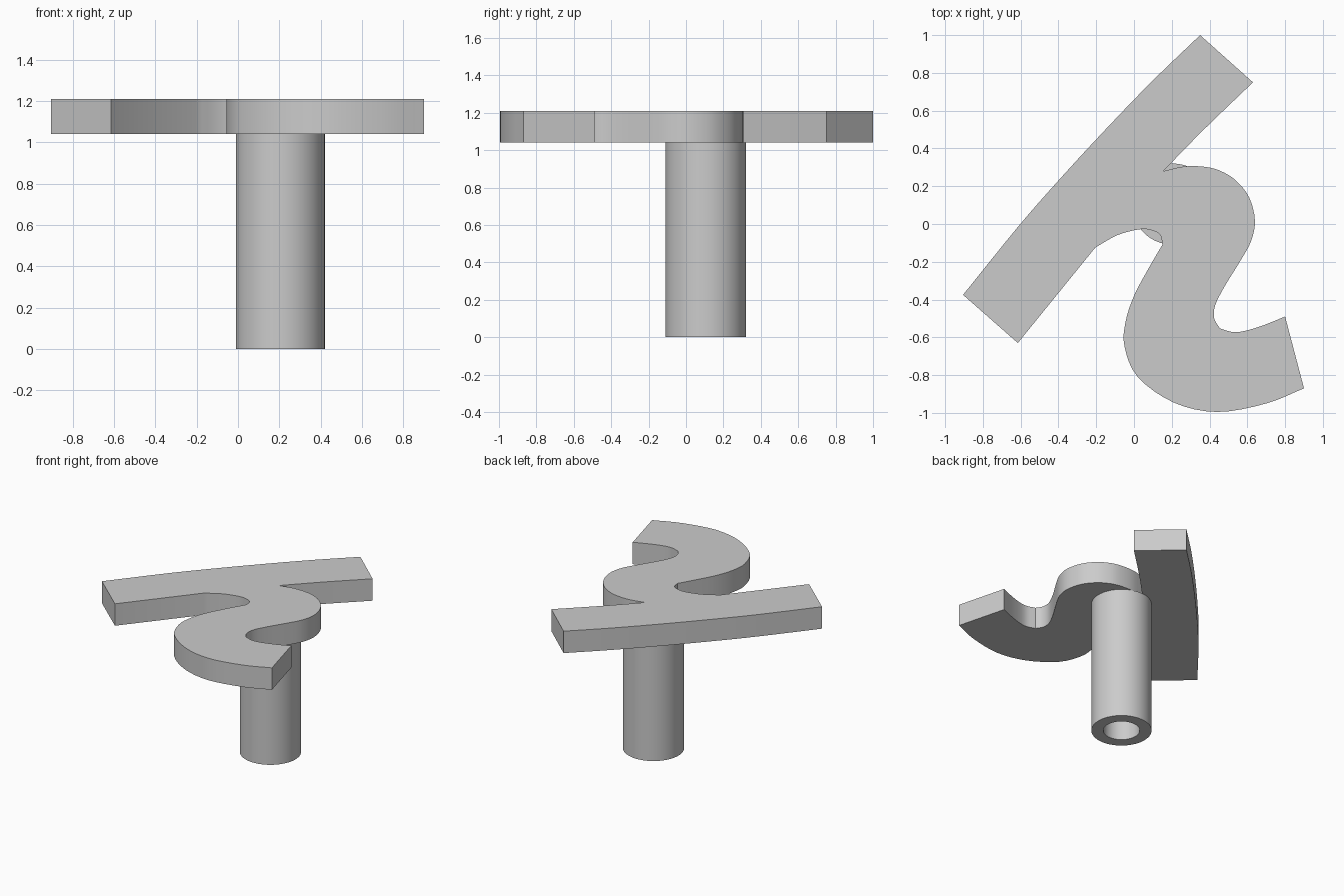
import bpy
import bmesh
import math
from mathutils import Vector

old = bpy.data.objects.get("Cube")
if old:
    bpy.data.objects.remove(old, do_unlink=True)

grey = bpy.data.materials.new("plain grey")
grey.use_nodes = True
colour = (0.6, 0.6, 0.6, 1)
grey.diffuse_color = colour
grey.node_tree.nodes["Principled BSDF"].inputs["Base Color"].default_value = colour

POST_TOP, PLATE_TOP = 1.04, 1.21


def finish(name, bm):
    """Turn a bmesh into a shaded, coloured object."""
    bmesh.ops.recalc_face_normals(bm, faces=bm.faces)
    mesh = bpy.data.meshes.new(name)
    bm.to_mesh(mesh)
    bm.free()
    mesh.materials.append(grey)
    obj = bpy.data.objects.new(name, mesh)
    bpy.context.collection.objects.link(obj)
    bpy.ops.object.select_all(action="DESELECT")
    obj.select_set(True)
    bpy.context.view_layer.objects.active = obj
    bpy.ops.object.shade_smooth_by_angle(angle=math.radians(30))
    return obj


def smooth_run(points, steps=4):
    """Spline through the points, without the last one, keeping sharp ends."""
    pts = [Vector(p) for p in points]
    if len(pts) == 2:
        return pts[:1]
    pts = [2 * pts[0] - pts[1]] + pts + [2 * pts[-1] - pts[-2]]
    result = []
    for a, b, c, d in zip(pts, pts[1:], pts[2:], pts[3:]):
        for i in range(steps):
            t = i / steps
            result.append(b + (c - a) * (t / 2)
                          + (a - b * 2.5 + c * 2 - d / 2) * t ** 2
                          + (b * 1.5 - c * 1.5 + (d - a) / 2) * t ** 3)
    return result


# Outline of the flat head, one run per smooth stretch, sharp where runs meet
tail_tip, tail_inner = (.9, -.87), (.8, -.49)
hook, notch = (.455, -.553), (.155, .28)
bar_back, bar_corner = (.63, .75), (.35, 1)
bar_front, bar_end = (-.905, -.375), (-.615, -.63)
armpit, throat = (-.205, -.125), (.15, -.11)
runs = [
    [tail_tip, tail_inner],
    [tail_inner, (.66, -.545), (.54, -.573), hook],
    [hook, (.425, -.5), (.43, -.43), (.48, -.33), (.56, -.2), (.62, -.09),
     (.64, .02), (.61, .14), (.54, .23), (.46, .28), (.38, .302),
     (.27, .305), notch],
    [notch, (.37, .5), bar_back],
    [bar_back, bar_corner],
    [bar_corner, (.09, .75), (-.17, .48), (-.4, .23), (-.61, -.01), bar_front],
    [bar_front, bar_end],
    [bar_end, armpit],
    [armpit, (-.09, -.06), (.03, -.028), (.1, -.035), (.14, -.06), throat],
    [throat, (.08, -.23), (0, -.38), (-.045, -.52), (-.05, -.65),
     (.02, -.81), (.21, -.945), (.44, -.995), (.7, -.95), tail_tip],
]

# Head plate
bm = bmesh.new()
outline = [p for run in runs for p in smooth_run(run)]
face = bm.faces.new([bm.verts.new((p.x, p.y, POST_TOP)) for p in outline])
lifted = bmesh.ops.extrude_face_region(bm, geom=[face], use_keep_orig=True)
top = [v for v in lifted["geom"] if isinstance(v, bmesh.types.BMVert)]
bmesh.ops.translate(bm, verts=top, vec=(0, 0, PLATE_TOP - POST_TOP))
finish("curved_head_plate", bm)

# Hollow post: a closed ring profile spun round its own axis
bm = bmesh.new()
outer, inner = .215, .13
corners = [(outer, 0), (outer, POST_TOP), (inner, POST_TOP), (inner, 0)]
ring = [bm.verts.new((r, 0, z)) for r, z in corners]
edges = [bm.edges.new((ring[i - 1], ring[i])) for i in range(len(ring))]
bmesh.ops.spin(bm, geom=ring + edges, cent=(0, 0, 0), axis=(0, 0, 1),
               angle=math.tau, steps=64, use_merge=True)
bmesh.ops.remove_doubles(bm, verts=bm.verts, dist=.0001)
post = finish("hollow_post", bm)
post.location = (.205, .105, 0)
